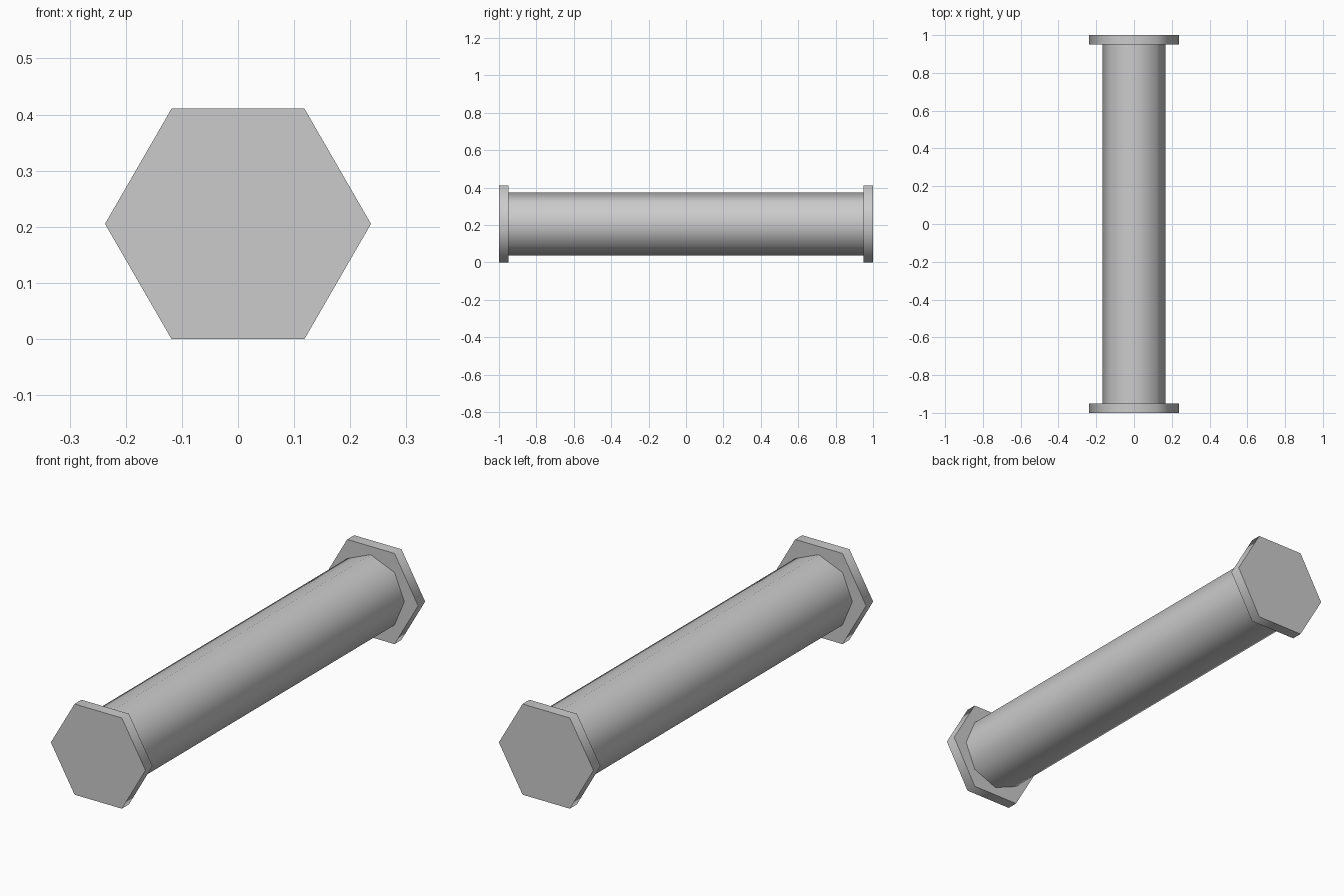
import bpy
import math

cube = bpy.data.objects.get("Cube")
if cube:
    bpy.data.objects.remove(cube, do_unlink=True)

LENGTH = 2.0
CAP_THICKNESS = 0.05
CAP_RADIUS = 0.237
SHAFT_RADIUS = 0.168
AXIS_Z = CAP_RADIUS * math.cos(math.pi / 6)

grey = bpy.data.materials.new("plain grey")
grey.use_nodes = True
GREY = (0.6, 0.6, 0.6, 1)
grey.diffuse_color = GREY
grey.node_tree.nodes["Principled BSDF"].inputs["Base Color"].default_value = GREY


def prism(name, sides, radius, depth, y, turn, fill):
    """Prism lying along y, with smooth sides and sharp rims."""
    bpy.ops.mesh.primitive_cylinder_add(
        vertices=sides, radius=radius, depth=depth, end_fill_type=fill)
    obj = bpy.context.object
    obj.name = name
    obj.rotation_euler = (math.pi / 2, turn, 0)
    obj.location = (0, y, AXIS_Z)
    bpy.ops.object.transform_apply(location=True, rotation=True, scale=True)
    bpy.ops.object.shade_smooth_by_angle(angle=math.radians(70))
    obj.data.materials.append(grey)
    return obj


# Eight-sided shaft between the caps
prism("shaft", 8, SHAFT_RADIUS, LENGTH - 2 * CAP_THICKNESS, 0, 0, "NOTHING")

# Hexagonal end caps, flat side down
for name, side in (("front_cap", -1), ("back_cap", 1)):
    prism(name, 6, CAP_RADIUS, CAP_THICKNESS,
          side * (LENGTH - CAP_THICKNESS) / 2, math.pi / 6, "NGON")
